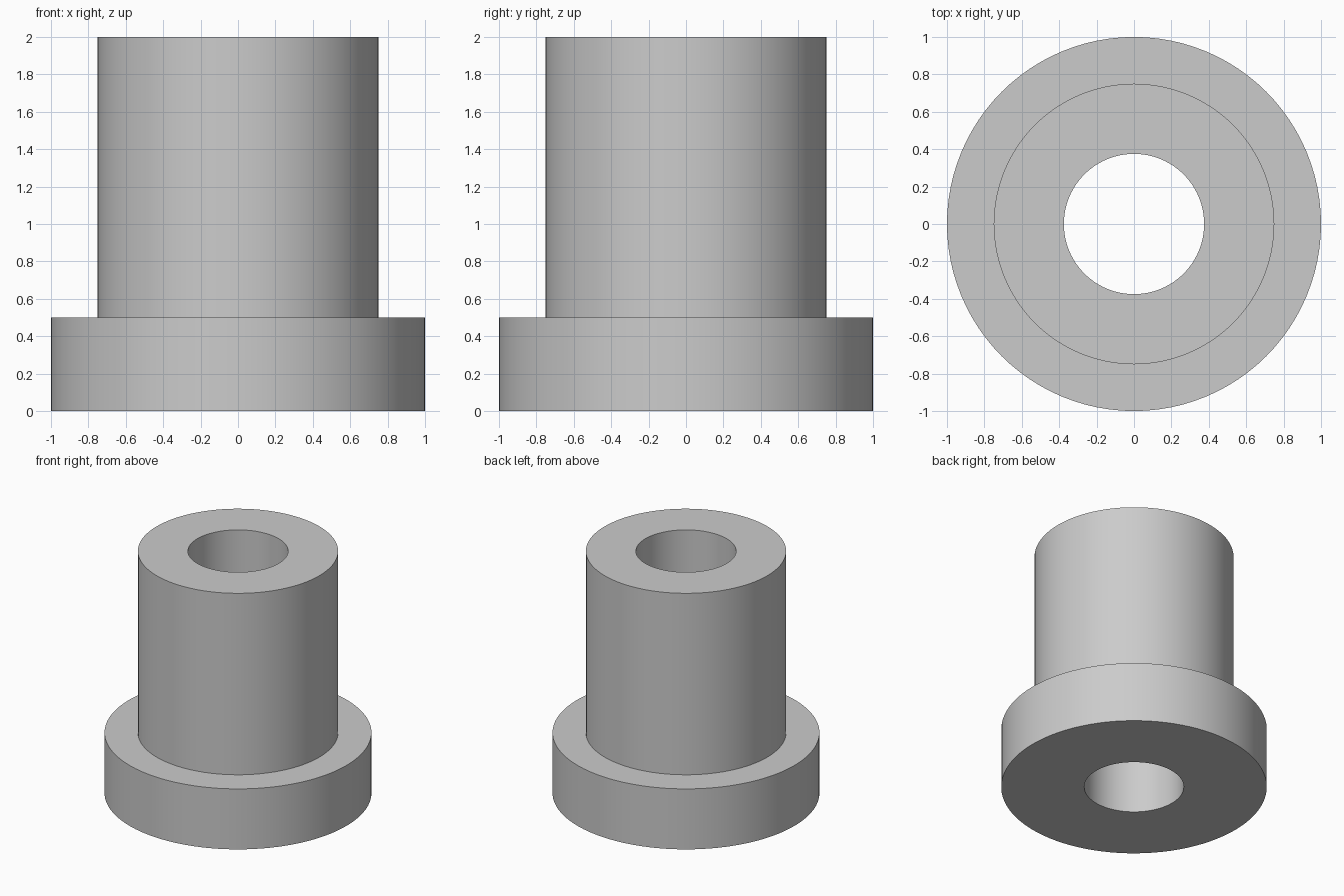
import bpy
import bmesh
from math import radians, tau
from mathutils import Matrix, Vector

cube = bpy.data.objects.get("Cube")
if cube:
    bpy.data.objects.remove(cube, do_unlink=True)

# Plain grey material
GREY = (0.6, 0.6, 0.6, 1)
grey = bpy.data.materials.new("plain grey")
grey.use_nodes = True
grey.diffuse_color = GREY
grey.node_tree.nodes["Principled BSDF"].inputs["Base Color"].default_value = GREY

# Main dimensions
SEGMENTS = 96
BORE, BODY, FLANGE = 0.375, 0.75, 1.0
FLANGE_TOP, HEIGHT = 0.5, 2.0


def lathe(name, profile):
    """Revolve a closed (radius, z) profile around the z axis."""
    bm = bmesh.new()
    verts = [bm.verts.new((r, 0, z)) for r, z in profile]
    edges = [bm.edges.new((v, verts[i - 1])) for i, v in enumerate(verts)]
    bmesh.ops.spin(bm, geom=verts + edges, cent=(0, 0, 0), axis=(0, 0, 1),
                   angle=tau, steps=SEGMENTS, use_merge=False)
    bmesh.ops.remove_doubles(bm, verts=bm.verts, dist=1e-4)
    bmesh.ops.recalc_face_normals(bm, faces=bm.faces)
    mesh = bpy.data.meshes.new(name)
    bm.to_mesh(mesh)
    bm.free()
    mesh.materials.append(grey)
    obj = bpy.data.objects.new(name, mesh)
    bpy.context.collection.objects.link(obj)
    return obj


# Flanged sleeve with a through bore
bushing = lathe("flanged_bushing", [
    (BORE, 0), (FLANGE, 0), (FLANGE, FLANGE_TOP),
    (BODY, FLANGE_TOP), (BODY, HEIGHT), (BORE, HEIGHT),
])

# Smooth round walls, sharp rims
bpy.ops.object.select_all(action="DESELECT")
bushing.select_set(True)
bpy.context.view_layer.objects.active = bushing
bpy.ops.object.shade_smooth_by_angle(angle=radians(30))
